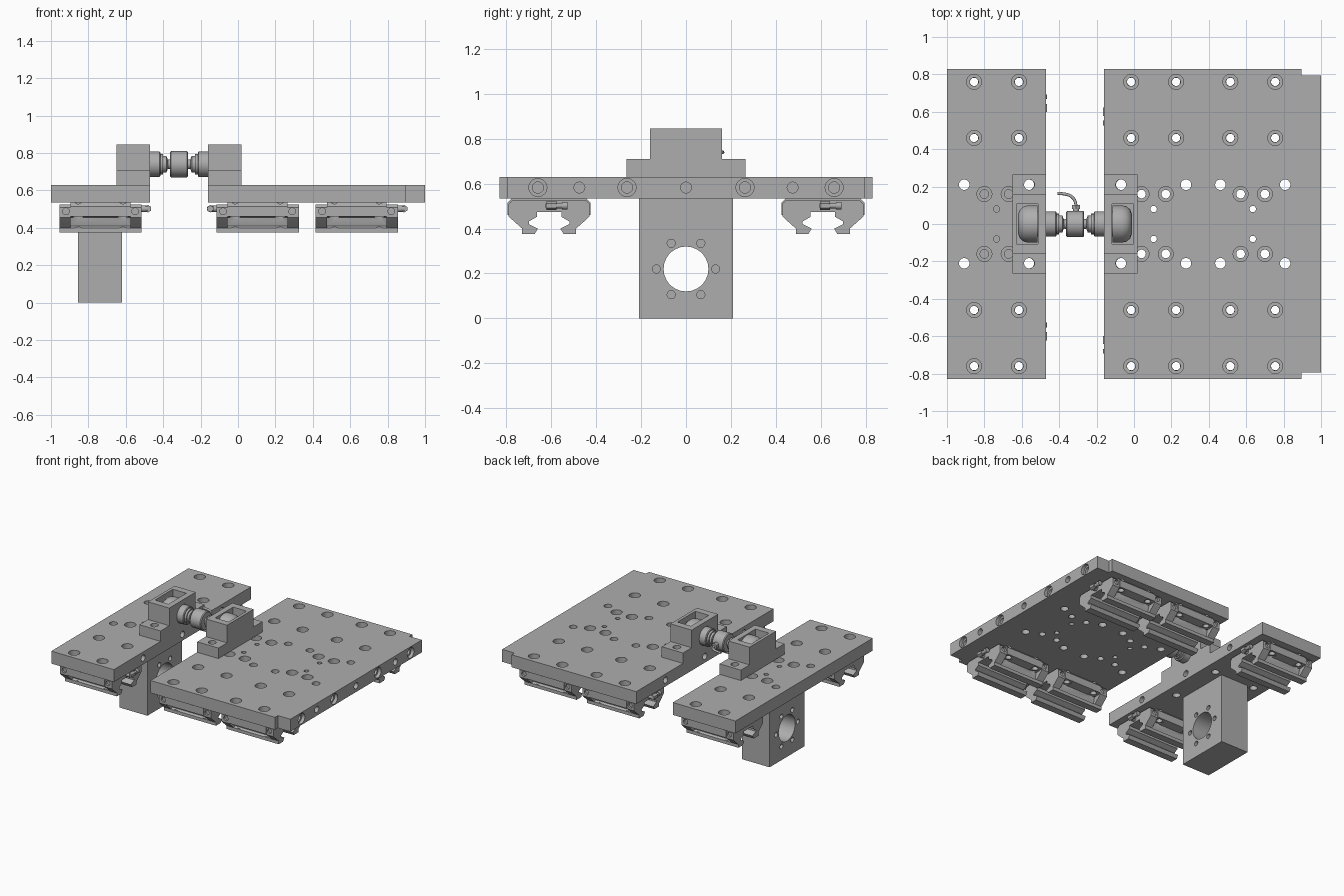
import bpy, bmesh
from math import pi, cos, sin, radians
from mathutils import Matrix, Vector

if "Cube" in bpy.data.objects:
    bpy.data.objects.remove(bpy.data.objects["Cube"])

steel = bpy.data.materials.new("machined_grey")
steel.use_nodes = True
GREY = (0.42, 0.42, 0.42, 1)
steel.diffuse_color = GREY
steel.node_tree.nodes["Principled BSDF"].inputs["Base Color"].default_value = GREY

TOP, UNDER, EDGE_Z = 0.63, 0.535, 0.583     # carriage plates
AXIS_Z, MID_X = 0.74, -0.315                # coupling axis
STATIONS = (-0.735, 0.105, 0.635)           # carriage centres along x
RAIL_Y = 0.61
TURN = {"x": Matrix.Rotation(pi / 2, 4, "Y"), "y": Matrix.Rotation(pi / 2, 4, "X"),
        "z": Matrix.Identity(4)}


def finish(bm, name):
    bmesh.ops.recalc_face_normals(bm, faces=bm.faces)
    mesh = bpy.data.meshes.new(name)
    bm.to_mesh(mesh)
    bm.free()
    mesh.materials.append(steel)
    ob = bpy.data.objects.new(name, mesh)
    bpy.context.collection.objects.link(ob)
    return ob


def add_box(bm, x, y, z):
    size = Matrix.Diagonal((x[1] - x[0], y[1] - y[0], z[1] - z[0], 1))
    mid = Vector((sum(x) / 2, sum(y) / 2, sum(z) / 2))
    bmesh.ops.create_cube(bm, size=1, matrix=Matrix.Translation(mid) @ size)


def box(name, x, y, z):
    bm = bmesh.new()
    add_box(bm, x, y, z)
    return finish(bm, name)


def add_rod(bm, centre, radius, length, axis="z", sides=28):
    bmesh.ops.create_cone(bm, cap_ends=True, segments=sides, radius1=radius, radius2=radius,
                          depth=length, matrix=Matrix.Translation(centre) @ TURN[axis])


def prism(name, outline, x):
    """Extrude a (y, z) outline along x."""
    bm = bmesh.new()
    face = bm.faces.new([bm.verts.new((x[0], y, z)) for y, z in outline])
    new = bmesh.ops.extrude_face_region(bm, geom=[face])["geom"]
    bmesh.ops.translate(bm, vec=(x[1] - x[0], 0, 0),
                        verts=[g for g in new if isinstance(g, bmesh.types.BMVert)])
    return finish(bm, name)


def lathe(name, points, side=1):
    """Revolve (distance, radius) points about the coupling axis."""
    bm = bmesh.new()
    vs = [bm.verts.new((MID_X + side * d, 0, AXIS_Z + r)) for d, r in points]
    edges = [bm.edges.new(pair) for pair in zip(vs, vs[1:])]
    bmesh.ops.spin(bm, geom=vs + edges, cent=(MID_X, 0, AXIS_Z), axis=(1, 0, 0),
                   angle=2 * pi, steps=40)
    bmesh.ops.remove_doubles(bm, verts=bm.verts, dist=0.0001)
    return finish(bm, name)


def combine(ob, bm, operation="DIFFERENCE"):
    helper = finish(bm, "cutter")
    helper.hide_render = True
    mod = ob.modifiers.new("cut", "BOOLEAN")
    mod.object, mod.operation, mod.solver = helper, operation, "EXACT"
    bpy.context.view_layer.objects.active = ob
    bpy.ops.object.modifier_apply(modifier="cut")
    bpy.data.objects.remove(helper)


def drill(ob, holes):
    """Cut holes given as (centre, radius, length, axis)."""
    bm = bmesh.new()
    for hole in holes:
        add_rod(bm, *hole)
    combine(ob, bm)


def plate_holes(stations):
    through, bores = [], []
    for cx in stations:
        for sx in (-1, 1):
            for sy in (-1, 1):
                bolts = [(0.12, 0.76), (0.12, 0.46), (0.065, 0.16)]
                for dx, y in bolts:
                    through.append(((cx + sx * dx, sy * y, EDGE_Z), 0.023, 0.3, "z"))
                    bores.append(((cx + sx * dx, sy * y, TOP), 0.04, 0.1, "z"))
                through.append(((cx + sx * 0.173, sy * 0.21, EDGE_Z), 0.028, 0.3, "z"))
        for y in (-0.08, 0.08):
            through.append(((cx, y, EDGE_Z), 0.017, 0.3, "z"))
    return through, bores


# Carriage plates
small_plate = box("small_plate", (-1, -0.47), (-0.83, 0.83), (UNDER, TOP))
large_plate = prism("large_plate", [(-0.83, UNDER), (0.83, UNDER), (0.83, TOP), (-0.83, TOP)], (-0.16, 1))
notches = bmesh.new()
for s in (-1, 1):
    add_box(notches, (0.895, 1.1), sorted((s * 0.795, s * 0.9)), (0.4, 0.8))
combine(large_plate, notches)
for plate, stations, ends in ((small_plate, STATIONS[:1], (-0.47,)),
                              (large_plate, STATIONS[1:], (-0.16, 1))):
    through, bores = plate_holes(stations)
    drill(plate, through)
    drill(plate, bores)
    # Holes in the plate edges
    for x in ends:
        drill(plate, [((x, y, EDGE_Z), 0.024, 0.1, "x") for y in (-0.475, 0, 0.475)])
drill(large_plate, [((1, y, EDGE_Z), 0.04, 0.05, "x") for y in (-0.66, -0.263, 0.263, 0.66)])
drill(large_plate, [((1, y, EDGE_Z), 0.025, 0.12, "x") for y in (-0.66, -0.263, 0.263, 0.66)])

# Bearing carriages
SLOT = [(0.065, 0.375), (0.05, 0.4), (0.09, 0.42), (0.09, 0.432), (0.055, 0.452), (0.055, 0.475)]
CAP = [(0.165, 0.525), (0.18, 0.51), (0.18, 0.455), (0.165, 0.44), (0.12, 0.4), (0.12, 0.375)]
BLOCK = [(0.165, UNDER), (0.185, 0.515), (0.185, 0.46), (0.118, 0.455), (0.105, 0.41),
         (0.12, 0.4), (0.12, 0.375)]


def symmetric(half, cy):
    return [(cy + y, z) for y, z in half] + [(cy - y, z) for y, z in reversed(half)]


def carriage(cx, cy, nipple_side):
    block = prism("carriage_block", symmetric(BLOCK + SLOT, cy), (cx - 0.16, cx + 0.16))
    bolts = [(cx + sx * 0.12, cy + sy * 0.15) for sx in (-1, 1) for sy in (-1, 1)]
    drill(block, [((x, y, 0.5), 0.022, 0.2, "z") for x, y in bolts])
    drill(block, [((x, y, 0.43), 0.036, 0.06, "z") for x, y in bolts])
    for s in (-1, 1):
        ends = sorted((cx + s * 0.16, cx + s * 0.22))
        cap = prism("carriage_end_cap", symmetric(CAP + SLOT, cy), ends)
        drill(cap, [((cx + s * 0.185, cy + t * 0.18, 0.488), 0.018, 0.03, "y") for t in (-1, 1)])
    # Angled grease nipple
    s, x = nipple_side, cx + nipple_side * 0.245
    bm = bmesh.new()
    add_rod(bm, (x - s * 0.015, cy, 0.502), 0.018, 0.05, "x", 16)
    add_rod(bm, (x + s * 0.008, cy + s * 0.01, 0.502), 0.02, 0.045, "y", 6)
    add_rod(bm, (x + s * 0.008, cy + s * 0.04, 0.502), 0.012, 0.04, "y", 16)
    add_rod(bm, (x + s * 0.008, cy + s * 0.07, 0.502), 0.017, 0.025, "y", 16)
    finish(bm, "grease_nipple")


for cx, nipple_side in zip(STATIONS, (1, -1, 1)):
    for cy in (-RAIL_Y, RAIL_Y):
        carriage(cx, cy, nipple_side)

# Nut housing under the small plate
housing = box("nut_housing", (-0.855, -0.62), (-0.21, 0.21), (0, UNDER))
drill(housing, [((-0.735, 0, 0.22), 0.1, 0.5, "x")])
drill(housing, [((x, 0.132 * cos(radians(a)), 0.22 + 0.132 * sin(radians(a))), 0.018, 0.1, "x")
                for x in (-0.855, -0.62) for a in range(0, 360, 60)])

# Coupling brackets with open pockets, and the studs they hold
BRACKET = [(0.265, TOP), (0.265, 0.71), (0.16, 0.71), (0.16, 0.845)]
STUD = [(0.04, 0), (0.04, 0.028), (0.06, 0.025), (0.068, 0.045), (0.085, 0.045), (0.085, 0.055),
        (0.1, 0.055), (0.1, 0.063), (0.105, 0.068), (0.2, 0.068), (0.2, 0.1), (0.25, 0.1),
        (0.275, 0.094), (0.295, 0.077), (0.305, 0.05), (0.305, 0)]
for side, label in ((-1, "right"), (1, "left")):
    near, far = MID_X + side * 0.155, MID_X + side * 0.335
    bracket = prism(label + "_bracket", symmetric(BRACKET, 0), sorted((near, far)))
    pocket = bmesh.new()
    add_box(pocket, sorted((MID_X + side * 0.198, MID_X + side * 0.312)), (-0.108, 0.108), (0.64, 0.9))
    combine(bracket, pocket)
    drill(bracket, [((MID_X + side * 0.245, y, 0.68), 0.028, 0.3, "z") for y in (-0.21, 0.21)])
    drill(bracket, [((MID_X + side * 0.17, 0, AXIS_Z), 0.069, 0.1, "x")])
    lathe(label + "_coupling_stud", STUD, side)

# Centre ring with its hose fitting
lathe("coupling_ring", [(-0.048, 0), (-0.048, 0.064), (-0.042, 0.07), (0.042, 0.07),
                        (0.048, 0.064), (0.048, 0)])
fitting = bmesh.new()
add_rod(fitting, (MID_X + 0.005, 0.075, AXIS_Z), 0.016, 0.05, "y", 16)
add_rod(fitting, (MID_X + 0.005, 0.09, AXIS_Z), 0.024, 0.022, "y", 6)
finish(fitting, "hose_fitting")

path = bpy.data.curves.new("hose", "CURVE")
path.dimensions, path.bevel_depth, path.use_fill_caps = "3D", 0.008, True
spline = path.splines.new("BEZIER")
spline.bezier_points.add(1)
for point, co, handle in zip(spline.bezier_points, ((-0.31, 0.09), (-0.41, 0.163)), ((0, 0.06), (0.06, 0))):
    point.co = (*co, AXIS_Z)
    point.handle_right = point.handle_left = point.co + Vector((*handle, 0))
path.materials.append(steel)
bpy.context.collection.objects.link(bpy.data.objects.new("hose", path))

# Smooth round surfaces, keep machined edges crisp
bpy.ops.object.select_all(action="DESELECT")
for ob in bpy.context.scene.objects:
    if ob.type == "MESH":
        ob.select_set(True)
        bpy.context.view_layer.objects.active = ob
bpy.ops.object.shade_smooth_by_angle(angle=radians(30))
